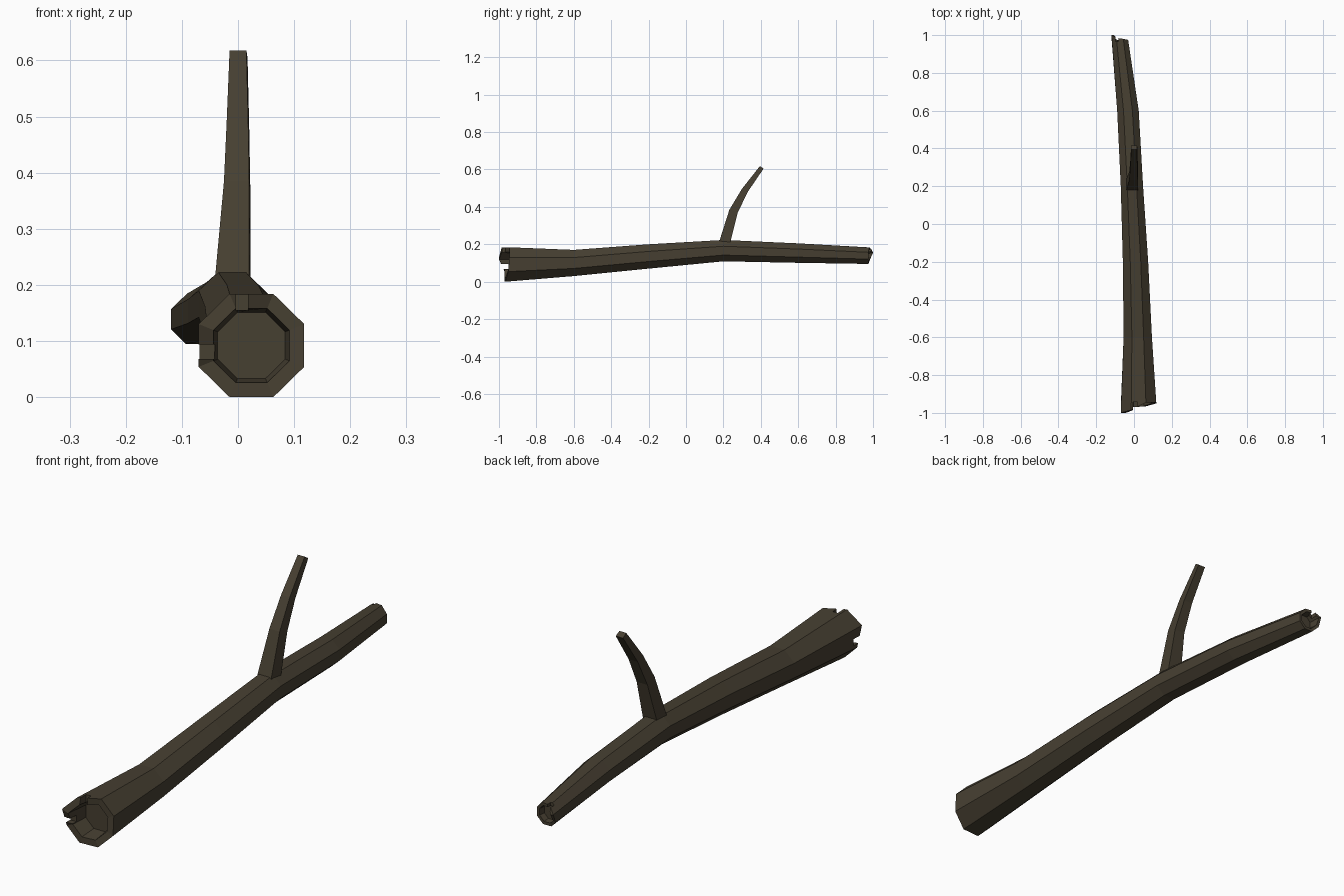
import bpy, bmesh, math

if "Cube" in bpy.data.objects:
    bpy.data.objects.remove(bpy.data.objects["Cube"])

bark = bpy.data.materials.new("dark_bark")
bark.diffuse_color = (0.062, 0.050, 0.031, 1)
bark.use_nodes = True
bark.node_tree.nodes["Principled BSDF"].inputs["Base Color"].default_value = bark.diffuse_color


def make_tube(name, rings):
    """Skin a list of equal-length vertex rings and cap both ends."""
    bm = bmesh.new()
    loops = [[bm.verts.new(p) for p in ring] for ring in rings]
    n = len(loops[0])
    for a, b in zip(loops, loops[1:]):
        for i in range(n):
            j = (i + 1) % n
            bm.faces.new((a[i], a[j], b[j], b[i]))
    bm.faces.new(loops[0][::-1])
    bm.faces.new(loops[-1])
    bmesh.ops.recalc_face_normals(bm, faces=bm.faces[:])
    me = bpy.data.meshes.new(name)
    bm.to_mesh(me)
    bm.free()
    me.materials.append(bark)
    ob = bpy.data.objects.new(name, me)
    bpy.context.collection.objects.link(ob)
    return ob


def octagon(section, ys, scale=1.0):
    """Eight-sided ring with flat top; section = centre x, z, half width, half height."""
    cx, cz, hw, hh = section
    k = scale / math.cos(math.pi / 8)
    ring = []
    for i in range(8):
        a = math.pi / 8 + i * math.pi / 4
        ring.append((cx + hw * k * math.cos(a), ys[i], cz + hh * k * math.sin(a)))
    return ring


# Log: ragged broken rims with a hollow at each end
front = (0.024, 0.092, 0.094, 0.092)
back = (-0.075, 0.139, 0.044, 0.044)
front_y = [-0.945, -0.945, -0.985, -1.0, -0.97, -0.97, -0.965, -0.95]
back_y = [0.975, 0.98, 0.985, 1.0, 0.985, 0.975, 0.975, 0.975]
body = [
    (-0.60, (0.020, 0.100, 0.075, 0.070)),
    (-0.20, (0.008, 0.135, 0.067, 0.065)),
    (0.20, (-0.011, 0.166, 0.059, 0.057)),
    (0.60, (-0.032, 0.153, 0.057, 0.052)),
]
rings = [octagon(front, [-0.90] * 8, 0.64),
         octagon(front, front_y, 0.72),
         octagon(front, front_y)]
rings += [octagon(s, [y] * 8) for y, s in body]
rings += [octagon(back, back_y),
          octagon(back, back_y, 0.74),
          octagon(back, [0.95] * 8, 0.68)]
log = make_tube("log", rings)


# Notches split the rims into splinters
def notch(name, lo, hi):
    corners = ((0, 0), (1, 0), (1, 1), (0, 1))
    ring = [[(lo[0] + u * (hi[0] - lo[0]), y, lo[2] + v * (hi[2] - lo[2]))
             for u, v in corners] for y in (lo[1], hi[1])]
    cutter = make_tube(name, ring)
    cutter.hide_render = True
    cutter.hide_viewport = True
    mod = log.modifiers.new(name, 'BOOLEAN')
    mod.operation = 'DIFFERENCE'
    mod.solver = 'EXACT'
    mod.object = cutter


notch("front_top_notch", (-0.004, -1.05, 0.13), (0.018, -0.943, 0.25))
notch("front_left_notch", (-0.15, -1.05, 0.068), (-0.03, -0.95, 0.094))
notch("back_top_notch", (-0.099, 0.965, 0.15), (-0.083, 1.05, 0.25))

# Side branch: tapering four-sided limb bending backwards
# (front y, front z, back y, back z, left x, right x)
limb = [
    (0.170, 0.190, 0.240, 0.185, -0.042, 0.020),
    (0.180, 0.222, 0.238, 0.214, -0.040, 0.020),
    (0.232, 0.385, 0.277, 0.370, -0.025, 0.020),
    (0.298, 0.495, 0.330, 0.480, -0.020, 0.018),
    (0.395, 0.618, 0.415, 0.605, -0.015, 0.015),
]
make_tube("side_branch", [
    [(x0, fy, fz), (x1, fy, fz), (x1 + 0.002, by, bz), (x0, by, bz)]
    for fy, fz, by, bz, x0, x1 in limb])
